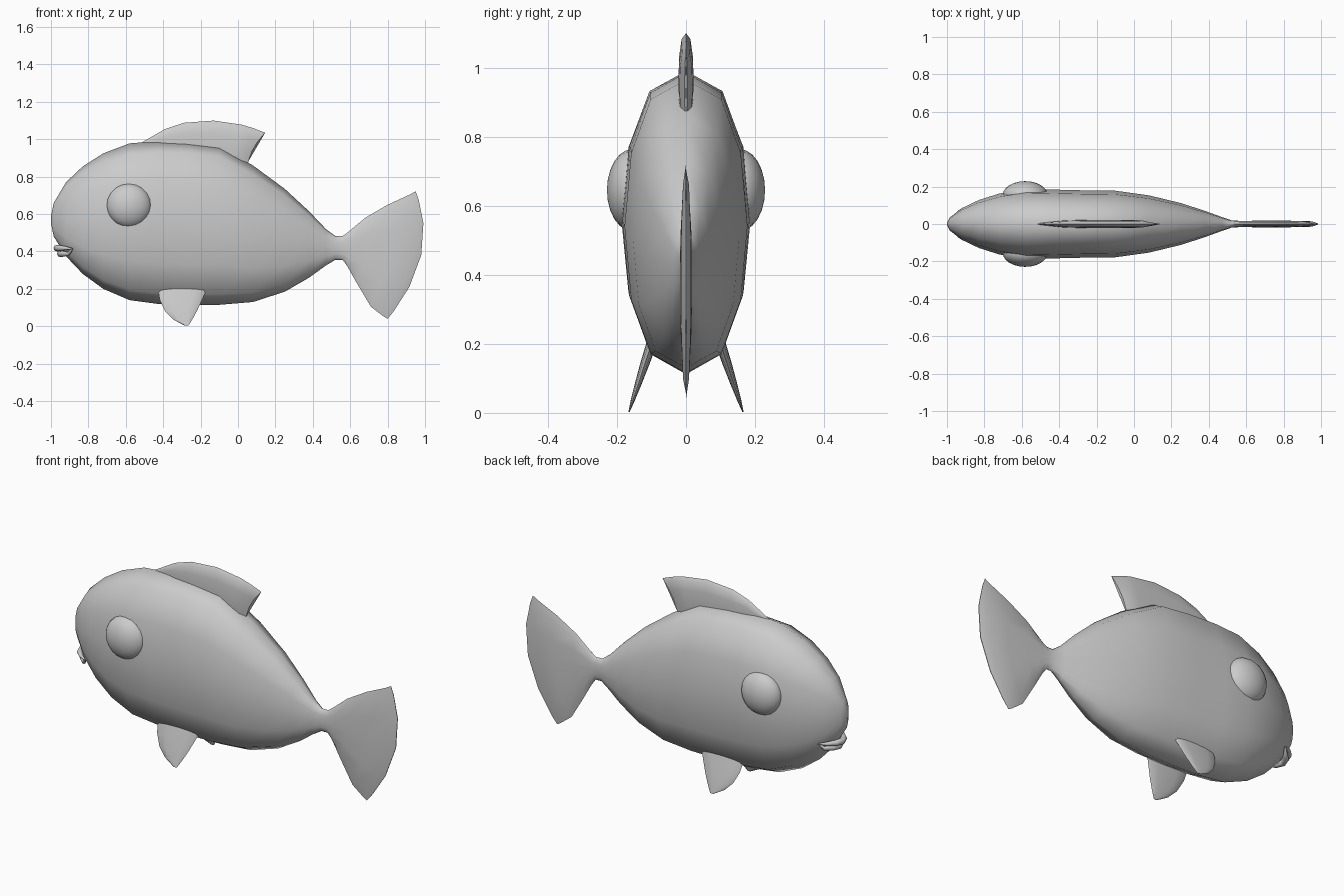
import bpy, bmesh, math
from mathutils import Vector, Matrix

if "Cube" in bpy.data.objects:
    bpy.data.objects.remove(bpy.data.objects["Cube"])


def finish(obj, angle=60):
    bpy.ops.object.select_all(action='DESELECT')
    bpy.context.view_layer.objects.active = obj
    obj.select_set(True)
    bpy.ops.object.shade_smooth_by_angle(angle=math.radians(angle))
    return obj


def loft(name, sections, sides=12, power=0.8, warp=None):
    """Skin oval rings; each section is (ax, az, bx, bz, half width, bulge in x)."""
    bm = bmesh.new()
    rings = []
    for ax, az, bx, bz, w, bulge in sections:
        a, b = Vector((ax, 0, az)), Vector((bx, 0, bz))
        ring = []
        for i in range(sides):
            t = 2 * math.pi * i / sides
            s, c = math.sin(t), math.cos(t)
            p = (a + b) / 2 + (a - b) / 2 * c
            p.x += bulge * (1 - c * c)
            p.y = w * math.copysign(abs(s) ** power, s)
            ring.append(bm.verts.new(warp(p) if warp else p))
        rings.append(ring)
    for r, q in zip(rings, rings[1:]):
        for i in range(sides):
            j = (i + 1) % sides
            bm.faces.new((r[i], r[j], q[j], q[i]))
    bm.faces.new(rings[0])
    bm.faces.new(rings[-1][::-1])
    bmesh.ops.recalc_face_normals(bm, faces=bm.faces)
    mesh = bpy.data.meshes.new(name)
    bm.to_mesh(mesh)
    bm.free()
    obj = bpy.data.objects.new(name, mesh)
    bpy.context.collection.objects.link(obj)
    return finish(obj)


# Body: upright oval rings from nose to tail root (x, top, bottom, half width)
body = [(-1.0, .59, .55, .004), (-.985, .66, .48, .035), (-.92, .77, .375, .085),
        (-.83, .855, .28, .128), (-.72, .925, .20, .163), (-.58, .978, .14, .187),
        (-.43, .99, .12, .184), (-.27, .985, .112, .18), (-.10, .965, .115, .178),
        (.08, .86, .13, .153), (.25, .735, .185, .112), (.38, .615, .26, .07),
        (.47, .52, .325, .037), (.52, .483, .355, .02)]
sections = [(x, t, x, b, w, 0) for x, t, b, w in body]
# Tail fan: rings slant and bulge towards the trailing edge
sections += [(.56, .483, .56, .355, .017, 0), (.59, .505, .585, .32, .017, .01),
             (.68, .58, .63, .24, .018, .03), (.80, .65, .71, .105, .018, .06),
             (.92, .705, .775, .055, .015, .09), (.95, .722, .80, .04, .002, .105)]
loft("body_and_tail", sections)

# Dorsal fin
loft("dorsal_fin", [(-.52, .98, -.50, .95, .004, 0), (-.39, 1.055, -.37, .90, .018, 0),
                    (-.29, 1.088, -.27, .86, .021, 0), (-.13, 1.10, -.13, .84, .022, 0),
                    (.02, 1.078, -.04, .83, .022, 0), (.08, 1.06, .01, .83, .019, -.01),
                    (.145, 1.035, .05, .83, .004, -.025)])

# Pectoral fins, splayed outwards on both sides
for side, label in ((-1, "right"), (1, "left")):
    def splay(p, side=side):
        return Vector((p.x, side * (.1 + (.2 - p.z) * .33) + p.y, p.z))
    loft("pectoral_fin_" + label,
         [(-.43, .21, -.16, .215, .016, 0), (-.418, .14, -.188, .15, .014, 0),
          (-.39, .08, -.218, .085, .010, 0), (-.345, .035, -.245, .035, .006, 0),
          (-.285, .003, -.265, .003, .002, 0)], warp=splay)

# Eyes: flattened spheres
for side, label in ((-1, "right"), (1, "left")):
    bpy.ops.mesh.primitive_uv_sphere_add(segments=20, ring_count=12, radius=1,
                                         location=(-.582, side * .155, .645),
                                         rotation=(math.pi / 2, 0, 0))
    eye = bpy.context.object
    eye.name = "eye_" + label
    eye.scale = (.12, .119, .074)
    finish(eye)

# Lips: two tapered tubes wrapped round the snout
for label, z, dx in (("upper", .418, 0), ("lower", .388, .018)):
    cu = bpy.data.curves.new(label + "_lip", 'CURVE')
    cu.dimensions = '3D'
    cu.bevel_depth = .018
    cu.bevel_resolution = 2
    cu.use_fill_caps = True
    sp = cu.splines.new('POLY')
    pts = [(-.885, -.093), (-.925, -.07), (-.955, -.036), (-.968, 0),
           (-.955, .036), (-.925, .07), (-.885, .093)]
    sp.points.add(len(pts) - 1)
    for p, (x, y), r in zip(sp.points, pts, (.2, .6, .9, 1, .9, .6, .2)):
        end = r < .3
        p.co = (x if end else x + dx, y, .415 if end else z, 1)
        p.radius = r
    sp.use_smooth = True
    lip = bpy.data.objects.new(label + "_lip", cu)
    bpy.context.collection.objects.link(lip)
